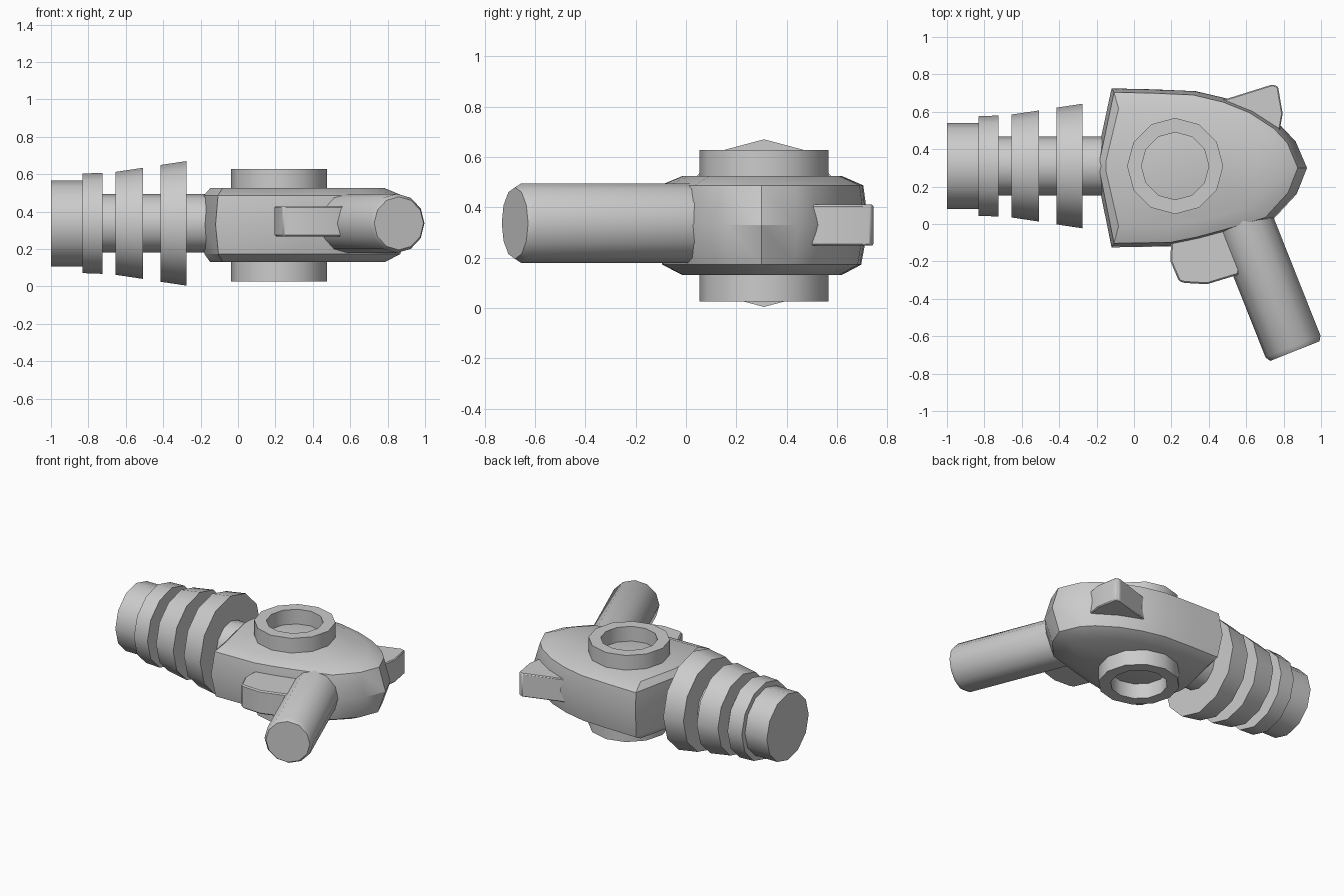
import bpy
import bmesh
from math import cos, sin, pi, radians
from mathutils import Vector

old = bpy.data.objects.get("Cube")
if old:
    bpy.data.objects.remove(old, do_unlink=True)

grey = bpy.data.materials.new("plain grey")
grey.use_nodes = True
COLOUR = (0.6, 0.6, 0.6, 1)
grey.diffuse_color = COLOUR
grey.node_tree.nodes["Principled BSDF"].inputs["Base Color"].default_value = COLOUR

SIDES = 12
MID_Y, MID_Z = 0.31, 0.337


def loft(name, rings, closed=False):
    """Skin a row of point rings; cap the ends, or join last to first."""
    bm = bmesh.new()
    loops = [[bm.verts.new(p) for p in ring] for ring in rings]
    pairs = list(zip(loops, loops[1:]))
    if closed:
        pairs.append((loops[-1], loops[0]))
    else:
        bm.faces.new(loops[0])
        bm.faces.new(loops[-1])
    for a, b in pairs:
        n = len(a)
        for i in range(n):
            j = (i + 1) % n
            bm.faces.new((a[i], a[j], b[j], b[i]))
    bmesh.ops.recalc_face_normals(bm, faces=bm.faces)
    mesh = bpy.data.meshes.new(name)
    bm.to_mesh(mesh)
    bm.free()
    mesh.materials.append(grey)
    obj = bpy.data.objects.new(name, mesh)
    bpy.context.collection.objects.link(obj)
    bpy.ops.object.select_all(action="DESELECT")
    obj.select_set(True)
    bpy.context.view_layer.objects.active = obj
    bpy.ops.object.shade_smooth_by_angle(angle=radians(31))
    return obj


def turned(name, start, axis, side, profile, closed=False):
    """Turn (distance, radius) pairs around an axis."""
    start, axis, side = Vector(start), Vector(axis).normalized(), Vector(side)
    other = axis.cross(side)
    rings = []
    for d, r in profile:
        angles = [2 * pi * k / SIDES for k in range(SIDES)]
        rings.append([start + axis * d + (side * cos(a) + other * sin(a)) * r
                      for a in angles])
    return loft(name, rings, closed)


def plate(name, outline, low, high, inset=0.0):
    """Upright slab from a plan outline."""
    obj = loft(name, [[(x, y, z) for x, y in outline] for z in (low, high)])
    if inset:
        bevel = obj.modifiers.new("soft edges", "BEVEL")
        bevel.width = inset
        bevel.segments = 1
    return obj


# Body: one plan outline, drawn in towards the two flat faces
outline = [(-0.12, 0.725), (0.1, 0.72), (0.33, 0.71), (0.5, 0.67), (0.65, 0.61),
           (0.79, 0.52), (0.865, 0.44), (0.925, 0.3), (0.87, 0.16), (0.74, 0.02),
           (0.5, -0.05), (0.35, -0.09), (0.2, -0.12), (-0.12, -0.125),
           (-0.2, 0.27), (-0.2, 0.35)]
levels = [(0.13, 0.83, 0.74), (0.172, 0.93, 0.93), (0.33, 1, 1),
          (0.487, 0.94, 0.95), (0.525, 0.83, 0.74)]
loft("body", [[(0.1 + (x - 0.1) * sx, MID_Y + (y - MID_Y) * sy, z)
               for x, y in outline] for z, sx, sy in levels])

# Barrel core and its rings, running along x
barrel_parts = {
    "barrel_core": [(-0.75, 0.157), (-0.1, 0.157)],
    "muzzle": [(-1.0, 0.23), (-0.82, 0.23)],
    "front_ring": [(-0.832, 0.266), (-0.725, 0.27)],
    "middle_ring": [(-0.655, 0.275), (-0.508, 0.297)],
    "rear_ring": [(-0.415, 0.312), (-0.275, 0.333)],
}
for part, profile in barrel_parts.items():
    turned(part, (0, MID_Y, MID_Z), (1, 0, 0), (0, 0, 1), profile)

# Raised collars on both flat faces
for part, inner, outer in (("upper_collar", 0.5, 0.627), ("lower_collar", 0.155, 0.025)):
    turned(part, (0.22, MID_Y, 0), (0, 0, 1), (1, 0, 0),
           [(inner, 0.257), (outer, 0.257), (outer, 0.18), (inner, 0.18)], closed=True)

# Slanted grip with a chamfered end
turned("grip", (0.507, 0.21, MID_Z), (0.369, -0.93, 0), (0, 0, 1),
       [(0, 0.158), (0.93, 0.158), (0.957, 0.142)])

# Trigger and rear sight
plate("trigger", [(0.2, 0.0), (0.195, -0.2), (0.24, -0.305), (0.27, -0.315),
                  (0.39, -0.322), (0.56, -0.27), (0.6, 0.0)], 0.268, 0.43, 0.008)
plate("rear_sight", [(0.45, 0.655), (0.74, 0.746), (0.77, 0.735),
                     (0.795, 0.59), (0.77, 0.45), (0.5, 0.45)], 0.248, 0.41, 0.006)
